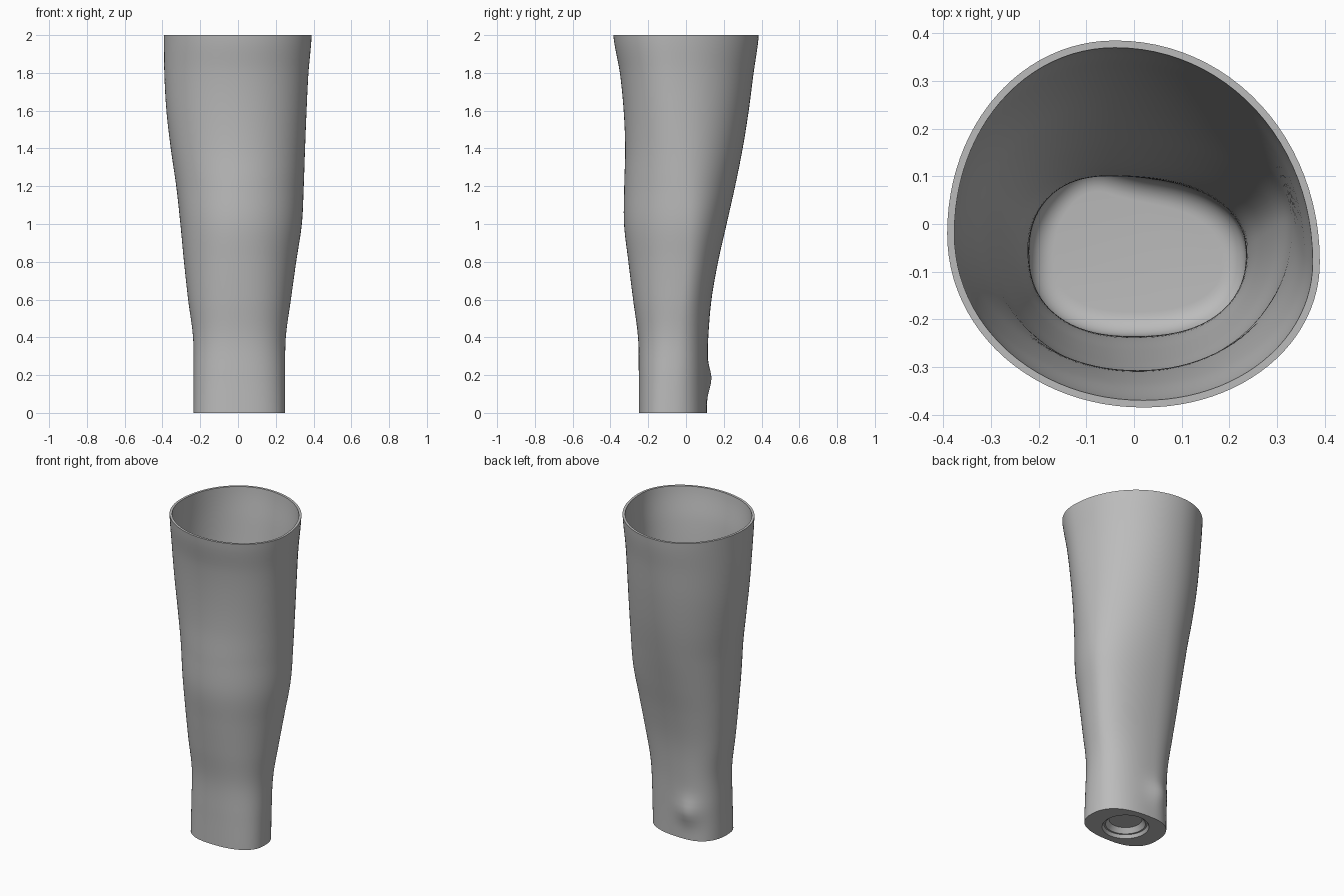
import bpy
import bmesh
from math import sin, cos, pi, exp, copysign

cube = bpy.data.objects.get("Cube")
if cube:
    bpy.data.objects.remove(cube, do_unlink=True)

SIDES = 96
HEIGHT = 2.0
WALL = 0.015
FLOOR = 0.12
FILLET = 0.05
STEP = 0.2
CENTRE = (0.005, -0.07)

# Outline limits at equal height steps: left, right, front, back
LIMITS = [
    (-.235, .25, -.25, .11), (-.235, .25, -.25, .112), (-.238, .253, -.254, .118),
    (-.264, .28, -.28, .135), (-.286, .308, -.305, .17), (-.305, .338, -.328, .215),
    (-.327, .348, -.327, .26), (-.356, .355, -.322, .3), (-.379, .363, -.33, .332),
    (-.39, .373, -.35, .358), (-.392, .39, -.385, .385),
]
# Where each limit is touched (front x, back x, left y, right y): base, middle, rim
TOUCH = [(0, -.05, -.08, -.09), (0, -.04, -.01, .0), (.02, -.04, -.02, -.08)]


def spline(rows, t):
    """Smooth interpolation through equally spaced rows, t in row units."""
    i = min(int(t), len(rows) - 2)
    u = t - i
    a, b, c, d = (rows[max(0, min(len(rows) - 1, i + k))] for k in (-1, 0, 1, 2))
    return [q + u / 2 * (r - p + u * (2 * p - 5 * q + 4 * r - s + u * (3 * (q - r) + s - p)))
            for p, q, r, s in zip(a, b, c, d)]


def power(v, n):
    return copysign(abs(v) ** (2 / n), v)


def section(z, inset=0.0, shape_z=None):
    """Rounded, lopsided cross-section of the limb shell."""
    h = z if shape_z is None else shape_z
    x0, x1, y0, y1 = spline(LIMITS, h / STEP)
    fx, bx, ly, ry = spline(TOUCH, h)
    x0, x1, y0, y1 = x0 + inset, x1 - inset, y0 + inset, y1 - inset
    n = 2.03 + 0.4 * max(0, 1 - h / 1.2)
    ring = []
    for i in range(SIDES):
        a = 2 * pi * i / SIDES
        c, s = cos(a), sin(a)
        cx = bx if s > 0 else fx
        cy = ry if c > 0 else ly
        x = cx + (x1 - cx if c > 0 else cx - x0) * power(c, n)
        y = cy + (y1 - cy if s > 0 else cy - y0) * power(s, n)
        # Rounded wrist bone on the back
        if s > 0:
            y += 0.026 * s * exp(-((x + 0.1) / 0.08) ** 2 - ((h - 0.18) / 0.075) ** 2)
        ring.append((x, y, z))
    return ring


def circle(r, z):
    return [(CENTRE[0] + r * cos(2 * pi * i / SIDES),
             CENTRE[1] + r * sin(2 * pi * i / SIDES), z) for i in range(SIDES)]


def loft(name, rings, cap_end, material):
    bm = bmesh.new()
    loops = [[bm.verts.new(p) for p in ring] for ring in rings]
    for a, b in zip(loops, loops[1:]):
        for i in range(SIDES):
            j = (i + 1) % SIDES
            bm.faces.new((a[i], a[j], b[j], b[i]))
    if cap_end:
        bm.faces.new(loops[-1])
    mesh = bpy.data.meshes.new(name)
    bm.to_mesh(mesh)
    bm.free()
    mesh.materials.append(material)
    obj = bpy.data.objects.new(name, mesh)
    bpy.context.collection.objects.link(obj)
    bpy.ops.object.select_all(action='DESELECT')
    obj.select_set(True)
    bpy.context.view_layer.objects.active = obj
    bpy.ops.object.shade_smooth_by_angle(angle=pi / 6)
    return obj


grey = bpy.data.materials.new("plain_grey")
grey.use_nodes = True
colour = (0.5, 0.5, 0.5, 1)
grey.diffuse_color = colour
grey.node_tree.nodes["Principled BSDF"].inputs["Base Color"].default_value = colour

# Shell: underside, outer wall, rim, inner wall, filleted floor
LEVELS = 64
outer = [section(HEIGHT * k / LEVELS) for k in range(LEVELS + 1)]
low = FLOOR + FILLET
inner = [section(HEIGHT + (low - HEIGHT) * k / LEVELS, WALL) for k in range(LEVELS + 1)]
fillet = []
for k in range(1, 9):
    a = k * pi / 16
    fillet.append(section(low - FILLET * sin(a), WALL + FILLET * (1 - cos(a)), low))
loft("limb_shell", [circle(0.135, 0)] + outer + inner + fillet, True, grey)

# Stepped round socket sunk into the underside
steps = [(0.135, 0), (0.125, 0.02), (0.115, 0.02), (0.095, 0.05), (0.09, 0.05)]
loft("base_recess", [circle(r, z) for r, z in reversed(steps)][::-1], True, grey)
bpy.data.objects["base_recess"].data.flip_normals()
